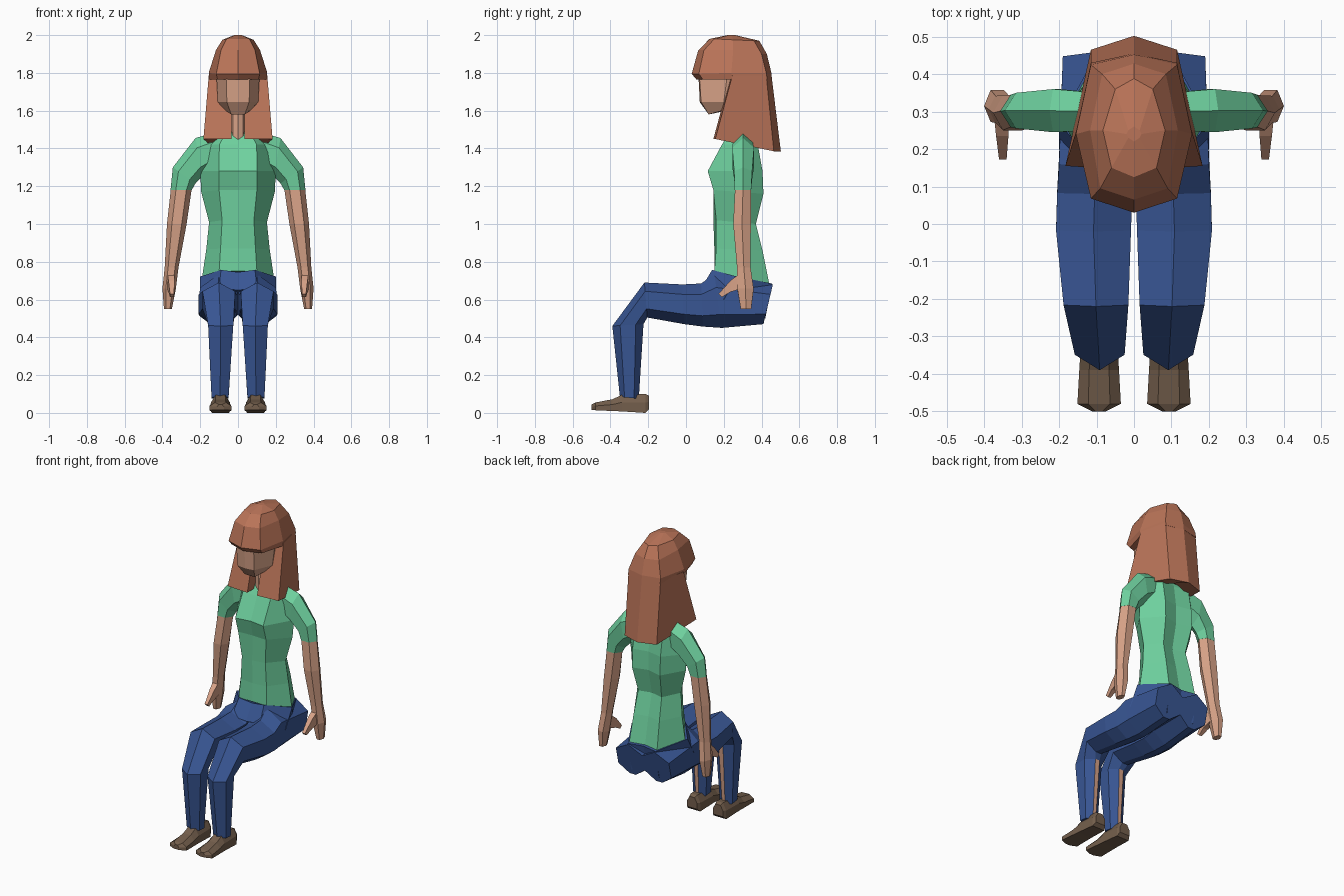
import bpy, bmesh, math
from mathutils import Vector


def material(name, rgb):
    m = bpy.data.materials.new(name)
    m.diffuse_color = (*rgb, 1)
    return m


GREEN = material("shirt green", (.156, .631, .342))
HAIR = material("hair auburn", (.491, .174, .098))
SKIN = material("skin", (.68, .361, .242))
BLUE = material("denim blue", (.04, .093, .296))
BROWN = material("shoe brown", (.174, .114, .073))


def loft(name, rings, mats, rule=None, mirror=False):
    """Skin a list of equal-length closed rings and cap both ends."""
    bm = bmesh.new()
    n = len(rings[0])
    for side in ((1, -1) if mirror else (1,)):
        vs = [[bm.verts.new((p[0] * side, p[1], p[2])) for p in r] for r in rings]
        for j in range(len(vs) - 1):
            for i in range(n):
                k = (i + 1) % n
                f = bm.faces.new((vs[j][i], vs[j][k], vs[j + 1][k], vs[j + 1][i]))
                f.material_index = rule(j, i) if rule else 0
        bm.faces.new(vs[0])
        bm.faces.new(vs[-1])
    bmesh.ops.recalc_face_normals(bm, faces=bm.faces[:])
    me = bpy.data.meshes.new(name)
    bm.to_mesh(me)
    bm.free()
    for m in mats:
        me.materials.append(m)
    ob = bpy.data.objects.new(name, me)
    bpy.context.collection.objects.link(ob)
    return ob


def sym(half):
    """Mirror a front-to-back half outline into a closed ring."""
    return half + [(-x, y, z) for x, y, z in half[-2:0:-1]]


def body_ring(zf, zb, yf, yfs, w, ym, ybs, yb):
    xs = min(.1, w * .55)
    return sym([(0, yf, zf), (xs, yfs, zf), (w, ym, (zf + zb) / 2),
                (xs, ybs, zb), (0, yb, zb)])


def limb_ring(xo, zo, xi, zi, yf, yb):
    """Six-sided ring between an outer and an inner point, y from yf to yb."""
    c = Vector(((xo + xi) / 2, (yf + yb) / 2, (zo + zi) / 2))
    h = Vector(((xo - xi) / 2, 0, (zo - zi) / 2))
    d = Vector((0, (yb - yf) / 2 / .866, 0))
    return [c + h * math.cos(k * math.pi / 3) + d * math.sin(k * math.pi / 3)
            for k in range(6)]


# Shirt body
loft("shirt", [body_ring(*r) for r in (
    (.75, .685, .15, .15, .19, .28, .44, .42),
    (.87, .86, .15, .16, .168, .28, .405, .385),
    (1.02, 1.0, .145, .16, .153, .27, .37, .35),
    (1.18, 1.16, .15, .145, .195, .28, .41, .385),
    (1.28, 1.28, .13, .115, .20, .29, .405, .385),
    (1.42, 1.42, .195, .19, .18, .30, .38, .365),
    (1.50, 1.50, .24, .24, .10, .30, .345, .345))], [GREEN])

# Sleeves, forearms with hands, thumbs
loft("sleeves", [limb_ring(*r) for r in (
    (.09, 1.495, .12, 1.30, .25, .35),
    (.225, 1.455, .19, 1.25, .245, .36),
    (.345, 1.30, .225, 1.215, .255, .35),
    (.357, 1.18, .245, 1.18, .258, .345))], [GREEN], mirror=True)
loft("arms", [limb_ring(*r) for r in (
    (.356, 1.18, .246, 1.18, .259, .344),
    (.376, 1.0, .272, 1.0, .25, .343),
    (.388, .77, .315, .77, .27, .342),
    (.400, .66, .33, .65, .272, .358),
    (.392, .55, .35, .55, .29, .345))], [SKIN], mirror=True)
loft("thumbs", [
    [(.335, .30, .75), (.375, .30, .75), (.375, .30, .66), (.335, .30, .66)],
    [(.335, .235, .70), (.368, .235, .70), (.368, .235, .64), (.335, .235, .64)],
    [(.34, .172, .63), (.36, .172, .63), (.36, .19, .613), (.34, .19, .613)],
], [SKIN], mirror=True)

# Trousers: pelvis joining the two bent legs
loft("pelvis", [
    sym([(0, .142, .745), (.09, .138, .757), (.2, .27, .722), (.1, .455, .685), (0, .435, .685)]),
    sym([(0, .08, .65), (.1, .08, .66), (.2, .2, .6), (.1, .42, .5), (0, .40, .53)]),
], [BLUE])

SECTION = [(0, .25), (.5, 0), (1, .25), (1, .75), (.62, 1), (.38, 1), (0, .75)]


def leg_ring(xi, xo, ty, tz, by, bz):
    return [(xi + (xo - xi) * u, ty + (by - ty) * v, tz + (bz - tz) * v)
            for u, v in SECTION]


# A narrow bare strip runs down the back of each shin
loft("legs", [leg_ring(*r) for r in (
    (.0, .19, .46, .68, .41, .47),
    (.0, .20, .15, .735, .19, .45),
    (.005, .205, .08, .685, .09, .457),
    (.008, .208, -.02, .68, -.01, .47),
    (.015, .188, -.22, .69, -.205, .505),
    (.025, .158, -.39, .46, -.225, .47),
    (.05, .14, -.35, .085, -.25, .075))], [BLUE, SKIN],
    rule=lambda j, i: 1 if j == 5 and i == 4 else 0, mirror=True)


# Shoes, lofted from heel to toe
def shoe_ring(y, w, z0, z1):
    c = .093
    return [(c - w, y, z0), (c + w, y, z0), (c + w, y, z0 + (z1 - z0) * .55),
            (c + w * .5, y, z1), (c - w * .5, y, z1), (c - w, y, z0 + (z1 - z0) * .55)]


loft("shoes", [shoe_ring(*r) for r in (
    (-.195, .035, .02, .09),
    (-.215, .045, .0, .10),
    (-.34, .05, .008, .095),
    (-.39, .053, .01, .072),
    (-.48, .058, .014, .055),
    (-.50, .018, .016, .045))], [BROWN], mirror=True)

# Neck and head
loft("neck", [body_ring(z, z, .21, .22, .05, .27, .32, .33) for z in (1.44, 1.64)], [SKIN])
loft("head", [body_ring(*r) for r in (
    (1.58, 1.62, .12, .12, .065, .19, .3, .31),
    (1.645, 1.645, .073, .08, .107, .2, .36, .38),
    (1.80, 1.80, .065, .07, .115, .22, .38, .4))], [SKIN])

# Hair cap with a fringe rim
loft("hair_cap", [
    sym([(0, .055, 1.765), (.108, .09, 1.765), (.15, .24, 1.765), (.115, .43, 1.765), (0, .455, 1.765)]),
    sym([(0, .03, 1.795), (.115, .068, 1.795), (.155, .24, 1.80), (.115, .425, 1.80), (0, .452, 1.80)]),
    sym([(0, .065, 1.92), (.09, .095, 1.92), (.117, .25, 1.92), (.085, .40, 1.90), (0, .428, 1.90)]),
    sym([(0, .125, 1.98), (.06, .15, 1.98), (.083, .25, 1.975), (.05, .36, 1.97), (0, .388, 1.97)]),
    sym([(0, .22, 2.0), (.015, .23, 2.0), (.02, .24, 2.0), (.015, .25, 2.0), (0, .26, 2.0)]),
], [HAIR])


# Long hair: a solid sheet wrapping the back, split open at the front
def hair_ring(zf, zb, yf, xo, xb, ybs, yb, yi):
    right = [(.035, yi, zf), (.035, yf, zf), (xo, yf + .01, zf), (xb, ybs, zb)]
    return right + [(0, yb, zb)] + [(-x, y, z) for x, y, z in reversed(right)]


loft("long_hair", [hair_ring(*r) for r in (
    (1.785, 1.785, .235, .155, .115, .425, .453, .34),
    (1.45, 1.385, .145, .183, .115, .465, .502, .34))], [HAIR])
